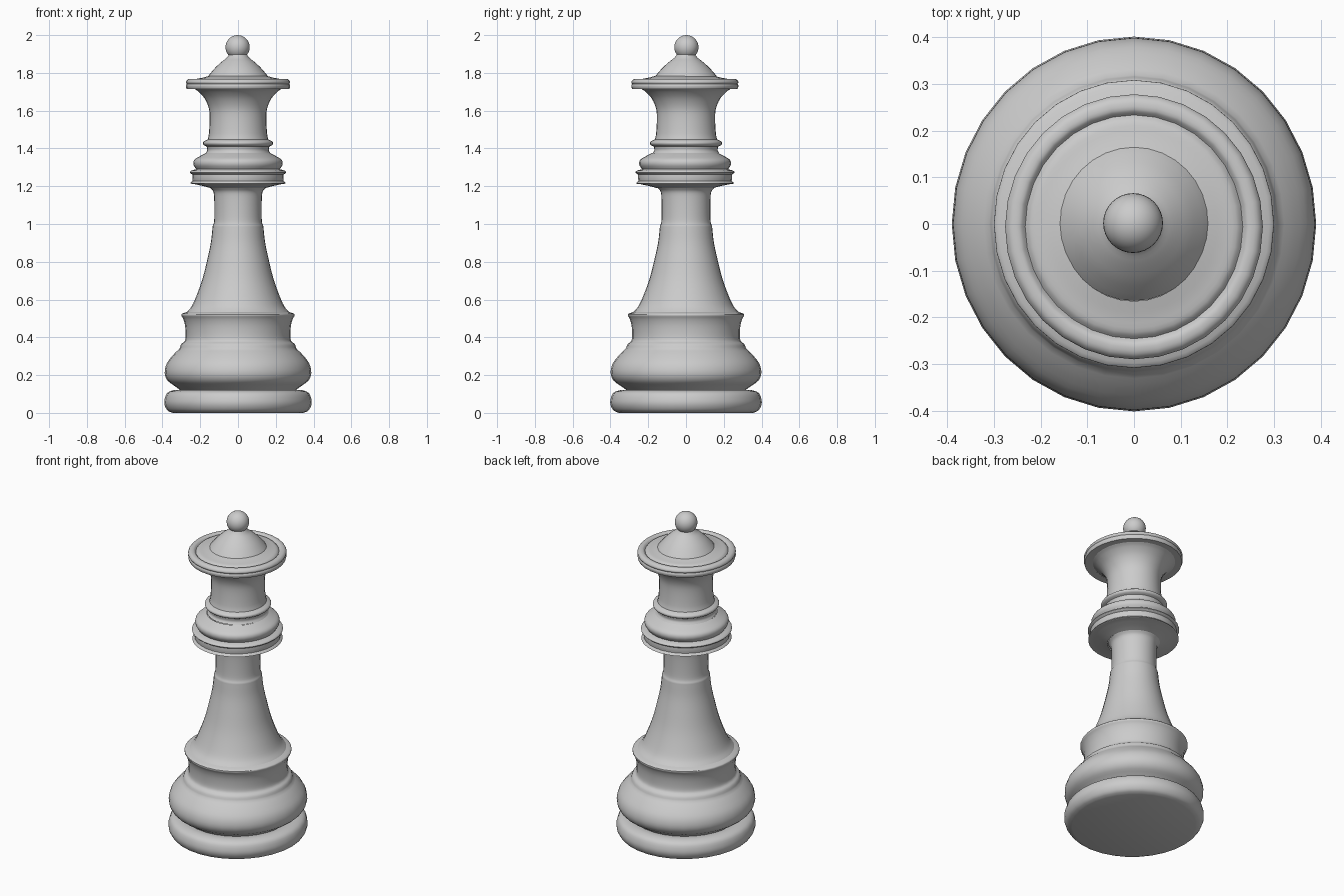
import bpy
import bmesh
import math
from mathutils import Vector

default_cube = bpy.data.objects.get("Cube")
if default_cube:
    bpy.data.objects.remove(default_cube, do_unlink=True)

SIDES = 32
DEPTH_STRETCH = 1.028  # the turned shape is slightly deeper than wide


def smooth_curve(points, steps=3):
    """Catmull-Rom curve through (radius, height) points."""
    pts = [Vector(p) for p in points]
    if len(pts) < 3:
        return pts
    padded = [2 * pts[0] - pts[1]] + pts + [2 * pts[-1] - pts[-2]]
    result = []
    for a, b, c, d in zip(padded, padded[1:], padded[2:], padded[3:]):
        for i in range(steps):
            t = i / steps
            result.append(0.5 * (2 * b + (c - a) * t
                                 + (2 * a - 5 * b + 4 * c - d) * t * t
                                 + (3 * b - a - 3 * c + d) * t ** 3))
    result.append(pts[-1])
    return result


def finish(name, bm, edge_angle=38):
    bmesh.ops.recalc_face_normals(bm, faces=bm.faces)
    mesh = bpy.data.meshes.new(name)
    bm.to_mesh(mesh)
    bm.free()
    obj = bpy.data.objects.new(name, mesh)
    bpy.context.collection.objects.link(obj)
    bpy.ops.object.select_all(action="DESELECT")
    obj.select_set(True)
    bpy.context.view_layer.objects.active = obj
    bpy.ops.object.shade_smooth_by_angle(angle=math.radians(edge_angle))
    return obj


def turn(name, *sections, shift=0.0, floor=False):
    """Lathe smooth sections joined at corners into one part."""
    outline = []
    for section in sections:
        curve = smooth_curve(section)
        if outline and (outline[-1] - curve[0]).length < 1e-5:
            curve = curve[1:]
        outline += curve
    bm = bmesh.new()
    rings = []
    for radius, height in outline:
        ring = []
        for i in range(SIDES):
            a = math.tau * i / SIDES
            ring.append(bm.verts.new((radius * math.cos(a),
                                      radius * math.sin(a) * DEPTH_STRETCH + shift,
                                      height)))
        rings.append(ring)
    for low, high in zip(rings, rings[1:]):
        for i in range(SIDES):
            j = (i + 1) % SIDES
            bm.faces.new((low[i], low[j], high[j], high[i]))
    if floor:
        bm.faces.new(list(reversed(rings[0])))
    # Outward winding follows from the upward outline
    return finish(name, bm)


# Foot: rounded disc with a closed underside
turn("foot",
     [(.345, 0), (.372, .012), (.388, .04), (.389, .07), (.375, .105), (.34, .12), (.305, .12)],
     floor=True)

# Bulging base with a stepped shoulder and an overhanging ledge
turn("bulging_base",
     [(.305, .12), (.335, .142), (.372, .17), (.388, .21), (.378, .26), (.345, .305), (.31, .34)],
     [(.31, .34), (.3, .365), (.282, .38), (.277, .41), (.28, .46), (.289, .495), (.3, .515)],
     [(.3, .515), (.297, .525), (.27, .535)])

# Tapering body and straight neck
turn("tapered_body",
     [(.27, .535), (.245, .565), (.22, .62), (.188, .71), (.163, .81), (.144, .9), (.136, .97), (.134, .99)],
     [(.134, .99), (.127, 1.01), (.125, 1.06), (.126, 1.13), (.13, 1.17), (.145, 1.19)])

# Collar: two thin flanges below a rounded bead
turn("collar",
     [(.145, 1.19), (.18, 1.2), (.235, 1.212)],
     [(.235, 1.212), (.253, 1.215), (.24, 1.228)],
     [(.24, 1.228), (.242, 1.245), (.242, 1.262)],
     [(.242, 1.262), (.255, 1.272), (.248, 1.282), (.222, 1.29)],
     [(.222, 1.29), (.236, 1.315), (.231, 1.34), (.2, 1.36), (.172, 1.375)],
     shift=-.005)

# Flared head with a small ring at its root
turn("flared_head",
     [(.172, 1.375), (.163, 1.39), (.166, 1.41)],
     [(.166, 1.41), (.183, 1.42), (.184, 1.435), (.16, 1.448)],
     [(.16, 1.448), (.154, 1.48), (.15, 1.56), (.155, 1.615), (.177, 1.665), (.208, 1.7), (.23, 1.715)])

# Crown rim: stepped disc
turn("crown_rim",
     [(.225, 1.715), (.272, 1.715)],
     [(.272, 1.715), (.276, 1.73), (.272, 1.742)],
     [(.272, 1.742), (.276, 1.752), (.265, 1.766), (.245, 1.768), (.233, 1.757)],
     [(.233, 1.757), (.22, 1.768), (.19, 1.774), (.155, 1.783)],
     shift=-.006)

# Domed cap rising to the finial
turn("domed_cap",
     [(.16, 1.78), (.146, 1.798), (.118, 1.83), (.085, 1.86), (.06, 1.88), (.042, 1.905)])

# Ball finial
ball = bmesh.new()
bmesh.ops.create_uvsphere(ball, u_segments=SIDES, v_segments=18, radius=.064)
bmesh.ops.translate(ball, verts=ball.verts, vec=(-.002, .002, 1.936))
finish("ball_finial", ball)
